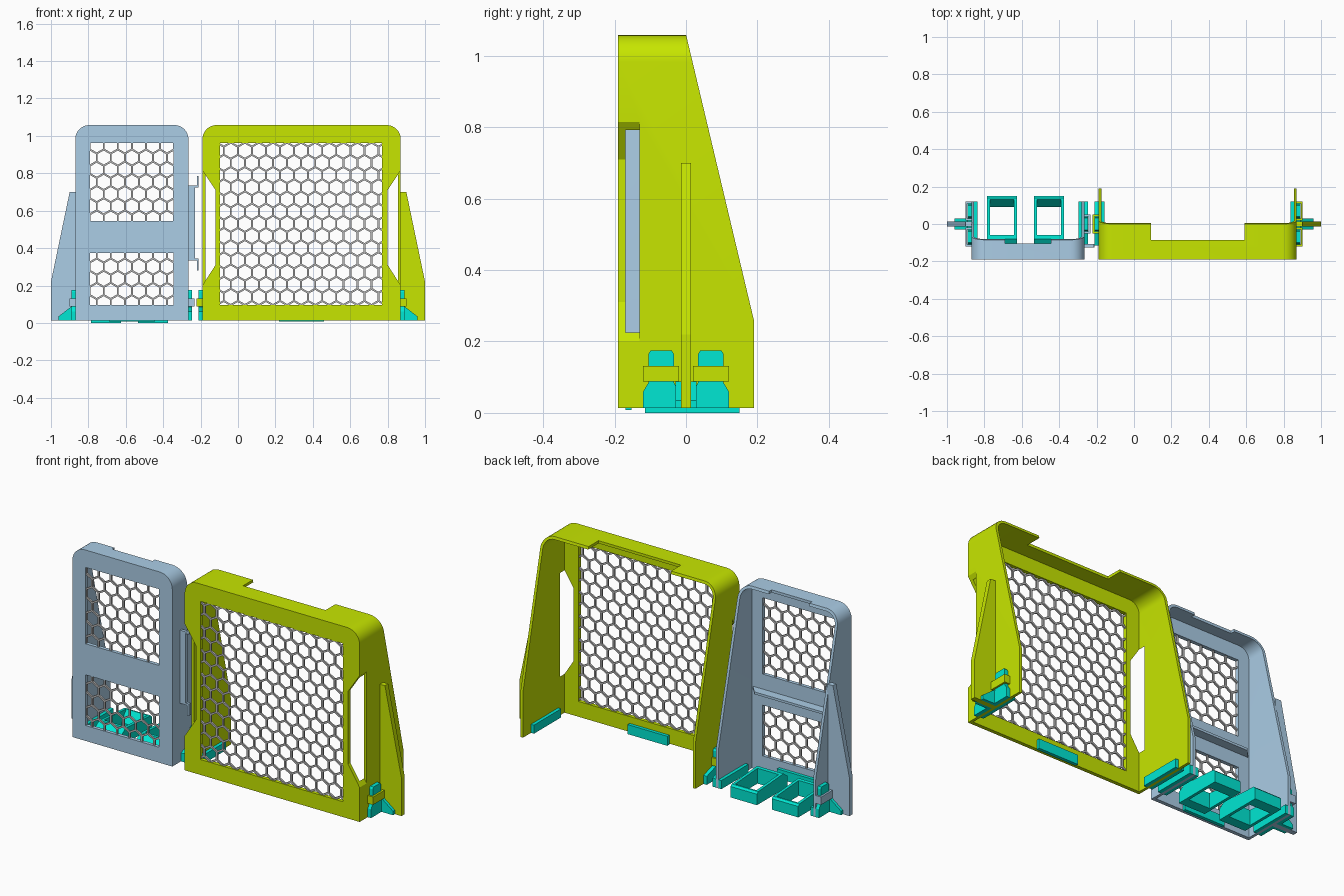
import bpy, bmesh, math
from mathutils import Vector

if "Cube" in bpy.data.objects:
    bpy.data.objects.remove(bpy.data.objects["Cube"])


def material(name, rgb):
    m = bpy.data.materials.new(name)
    lin = [(c / 255 / 12.92 if c < 11 else ((c / 255 + 0.055) / 1.055) ** 2.4) for c in rgb]
    m.diffuse_color = (*lin, 1)
    m.use_nodes = True
    m.node_tree.nodes["Principled BSDF"].inputs["Base Color"].default_value = m.diffuse_color
    return m


GREEN = material("lime_green", (199, 230, 0))
BLUE = material("pale_blue", (171, 205, 230))
TEAL = material("teal", (0, 232, 212))
GREY = material("mesh_grey", (185, 185, 185))


def finish(bm, name, mat):
    bmesh.ops.recalc_face_normals(bm, faces=bm.faces)
    me = bpy.data.meshes.new(name)
    bm.to_mesh(me)
    bm.free()
    if mat:
        me.materials.append(mat)
    ob = bpy.data.objects.new(name, me)
    bpy.context.collection.objects.link(ob)
    return ob


def prism(name, pts, axis, lo, hi, mat=None):
    """Extrude a 2D outline: axis x takes (y,z), y takes (x,z), z takes (x,y)."""
    place = {'x': lambda a, b, t: (t, a, b), 'y': lambda a, b, t: (a, t, b),
             'z': lambda a, b, t: (a, b, t)}[axis]
    bm = bmesh.new()
    rings = [[bm.verts.new(place(a, b, t)) for a, b in pts] for t in (lo, hi)]
    n = len(pts)
    for ring in rings:
        bm.faces.new(ring)
    for i in range(n):
        j = (i + 1) % n
        bm.faces.new((rings[0][i], rings[0][j], rings[1][j], rings[1][i]))
    return finish(bm, name, mat)


def box(name, x0, x1, y0, y1, z0, z1, mat=None):
    return prism(name, [(x0, y0), (x1, y0), (x1, y1), (x0, y1)], 'z', z0, z1, mat)


def cut(ob, cutters):
    bpy.context.view_layer.objects.active = ob
    for c in cutters:
        m = ob.modifiers.new("cut", 'BOOLEAN')
        m.operation, m.solver, m.object = 'DIFFERENCE', 'EXACT', c
        bpy.ops.object.modifier_apply(modifier=m.name)
        bpy.data.objects.remove(c)


def arch(x0, x1, z0, z1, r):
    pts = [(x0, z0), (x1, z0)]
    for cx, start in ((x1 - r, 0), (x0 + r, 90)):
        for i in range(9):
            a = math.radians(start + i * 90 / 8)
            pts.append((cx + r * math.cos(a), z1 - r + r * math.sin(a)))
    return pts


def frame(name, x0, x1, top_y, low_y, low_z, notch, windows, mat):
    """Rounded hood: front plate with windows, top and sloping side walls."""
    ob = prism(name, arch(x0, x1, 0.013, 1.058, 0.075), 'y', -0.19, low_y, mat)
    slope = (low_y - top_y) / (1.06 - low_z)
    cutters = [prism("hollow", arch(x0 + .015, x1 - .015, -0.1, 1.043, 0.06), 'y', -0.17, 0.5),
               prism("slope", [(low_y, low_z), (top_y - slope * .1, 1.16), (0.6, 1.16), (0.6, low_z)],
                     'x', x0 - .1, x1 + .1),
               box("notch", *notch, 0.5, 0.98, 1.2)]
    cutters += [box("window", a, b, -0.3, -0.1, c, d) for a, b, c, d in windows]
    cut(ob, cutters)
    return ob


def honeycomb(name, x0, x1, z0, z1, pitch=0.0752, w=0.010):
    """Pointed-top hexagon lattice made of struts clipped to the window."""
    bm = bmesh.new()
    s, row = pitch / math.sqrt(3), pitch * math.sqrt(3) / 2
    cx, cz = (x0 + x1) / 2, (z0 + z1) / 2
    x0, x1, z0, z1 = x0 - .004, x1 + .004, z0 - .004, z1 + .004
    for j in range(-9, 10):
        for i in range(-9, 10):
            hx, hz = cx + (i + (j % 2) / 2) * pitch, cz + j * row
            corner = [Vector((hx + s * math.sin(k * math.pi / 3), hz + s * math.cos(k * math.pi / 3)))
                      for k in range(4)]
            for p, q in zip(corner, corner[1:]):
                d, t0, t1 = q - p, 0.0, 1.0
                for k, lo, hi in ((0, x0, x1), (1, z0, z1)):
                    if abs(d[k]) < 1e-6:
                        if not lo <= p[k] <= hi:
                            t1 = -1
                    else:
                        a, b = sorted(((lo - p[k]) / d[k], (hi - p[k]) / d[k]))
                        t0, t1 = max(t0, a), min(t1, b)
                if t1 - t0 < 0.02:
                    continue
                a, b = p + d * t0, p + d * t1
                n = Vector((-d.y, d.x)).normalized() * w / 2
                quad = (a - n, b - n, b + n, a + n)
                v = [[bm.verts.new((c.x, y, c.y)) for c in quad] for y in (-0.185, -0.176)]
                bm.faces.new(v[0])
                bm.faces.new(v[1])
                for k in range(4):
                    m = (k + 1) % 4
                    bm.faces.new((v[0][k], v[0][m], v[1][m], v[1][k]))
    return finish(bm, name, GREY)


def strap(name, x, s, y0, y1, mat):
    """U-shaped loop standing out from a wall at x in direction s."""
    a, b = x + s * .022, x + s * .032
    prism(name, [(x, y0), (b, y0), (b, y1), (x, y1), (x, y1 - .01), (a, y1 - .01),
                 (a, y0 + .01), (x, y0 + .01)], 'z', 0.088, 0.131, mat)


def foot(name, x, s, y0, y1, t0, t1):
    """Clip plate on the wall: broad base y0..y1 and tongue t0..t1."""
    prism(name, [(y0, .013), (y1, .013), (y1, .06), (t1, .085), (t1, .165), (t1 - .006, .175),
                 (t0 + .006, .175), (t0, .165), (t0, .085), (y0, .06)], 'x', x, x + s * .02, TEAL)


def outer_side(label, x, s, mat):
    # tapered stabilising fin
    prism(label + "_fin", [(x - s * .005, .013), (x + s * .13, .013), (x + s * .13, .22),
                           (x + s * .03, .70), (x - s * .005, .70)], 'y', -0.014, 0.014, mat)
    for k in (-1, 1):
        y0, y1 = sorted((k * .02, k * .12))
        t0, t1 = sorted((k * .034, k * .105))
        foot(label + "_foot", x, s, y0, y1, t0, t1)
        strap(label + "_strap", x, s, y0, y1, mat)
        prism(label + "_gusset", [(x, .013), (x + s * .09, .013), (x + s * .09, .035),
                                  (x + s * .02, .088), (x, .088)], 'y', k * .014, k * .03, TEAL)


def inner_side(label, x, s, mat):
    foot(label + "_foot", x, s, -.115, .12, -.038, .038)
    strap(label + "_strap", x, s, -.05, .05, mat)


# large green frame with hexagonal side cutouts
gw = (-0.095, 0.77, 0.097, 0.963)
green = frame("large_frame", -0.19, 0.87, 0.0, 0.19, 0.26, (0.09, 0.59, -0.085), [gw], GREEN)
cut(green, [prism("side_cutout", [(x - s * .03, .86), (x + s * .07, .71), (x + s * .07, .31),
                                  (x - s * .03, .155)], 'y', -0.3, -0.13)
            for x, s in ((-0.19, 1), (0.87, -1))])
honeycomb("large_mesh", *gw)
outer_side("large_outer", 0.87, 1, GREEN)
inner_side("large_inner", -0.19, -1, GREEN)

# small blue frame with two windows
bw = [(-0.79, -0.345, 0.545, 0.963), (-0.79, -0.345, 0.097, 0.375)]
blue = frame("small_frame", -0.87, -0.265, -0.085, 0.12, 0.22, (-0.69, -0.445, -0.105), bw, BLUE)
honeycomb("small_upper_mesh", *bw[0])
honeycomb("small_lower_mesh", *bw[1])
outer_side("small_outer", -0.87, -1, BLUE)
inner_side("small_inner", -0.265, 1, BLUE)

# shelf between the windows
prism("shelf", [(-0.85, -0.172), (-0.285, -0.172), (-0.33, -0.12), (-0.805, -0.12)],
      'z', 0.45, 0.463, BLUE)

# linking hook bracket between the frames
prism("link_bracket", [(-.268, .335), (-.22, .335), (-.22, .28), (-.21, .28), (-.21, .345), (-.23, .345),
                       (-.23, .725), (-.21, .725), (-.21, .785), (-.22, .785), (-.22, .735), (-.268, .735)],
      'y', -0.125, -0.108, BLUE)

# inner lips along the lower walls
for x, s in ((-0.855, 1), (-0.28, -1), (-0.175, 1), (0.855, -1)):
    box("wall_lip", x, x + s * .018, -0.115, 0.12, 0.013, 0.06, TEAL)
for x0, x1 in ((-0.69, -0.445), (0.22, 0.46)):
    box("front_lip", x0, x1, -0.17, -0.152, 0.008, 0.06, TEAL)

# open ballast trays sloping down to a hole in the floor
for x0 in (-0.785, -0.535):
    x1 = x0 + .16
    tray = prism("ballast_tray", [(-.115, 0), (.15, 0), (.15, .06), (.14, .07), (-.08, .085), (-.115, .06)],
                 'x', x0, x1, TEAL)
    cut(tray, [prism("tray_hole", [(-.06, -.1), (.09, -.1), (.09, .012), (.138, .08), (.138, .2), (-.06, .2)],
                     'x', x0 + .016, x1 - .016)])

# smooth the rounded frame corners
for ob in (green, blue):
    bpy.ops.object.select_all(action='DESELECT')
    ob.select_set(True)
    bpy.context.view_layer.objects.active = ob
    bpy.ops.object.shade_smooth_by_angle(angle=math.radians(30))
